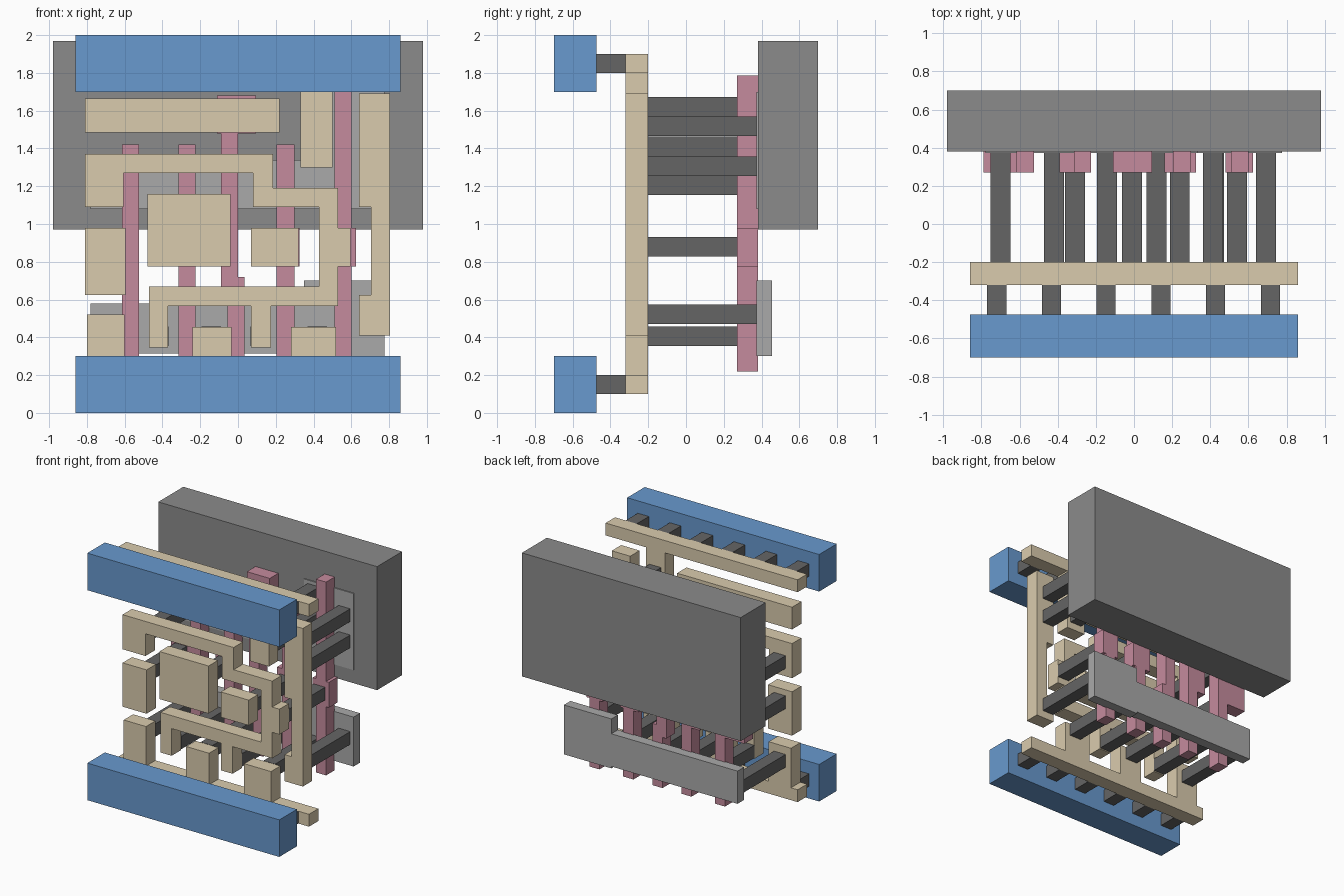
import bpy, bmesh


def material(name, rgb):
    m = bpy.data.materials.new(name)
    m.diffuse_color = (*rgb, 1)
    return m


BLUE = material("blue", (0.14, 0.32, 0.62))
TAN = material("tan", (0.70, 0.60, 0.42))
PINK = material("pink", (0.56, 0.26, 0.34))
DARK = material("dark_grey", (0.13, 0.13, 0.13))
MID = material("mid_grey", (0.26, 0.26, 0.26))
LIGHT = material("light_grey", (0.40, 0.40, 0.40))


def slab(name, outline, y0, y1, mat):
    """Extrude an (x, z) outline from y0 back to y1."""
    bm = bmesh.new()
    face = bm.faces.new([bm.verts.new((x, y0, z)) for x, z in outline])
    ext = bmesh.ops.extrude_face_region(bm, geom=[face])["geom"]
    verts = [v for v in ext if isinstance(v, bmesh.types.BMVert)]
    bmesh.ops.translate(bm, verts=verts, vec=(0, y1 - y0, 0))
    bmesh.ops.recalc_face_normals(bm, faces=bm.faces)
    me = bpy.data.meshes.new(name)
    bm.to_mesh(me)
    bm.free()
    me.materials.append(mat)
    ob = bpy.data.objects.new(name, me)
    bpy.context.collection.objects.link(ob)
    return ob


def rect(x0, x1, z0, z1):
    return [(x0, z0), (x1, z0), (x1, z1), (x0, z1)]


def gate(x0, x1, z1, p0, p1, za=0.775, zb=0.98):
    """Vertical strip with a wider contact pad (p0..p1) part way up."""
    right = [(x1, 0.22)] + ([(x1, za), (p1, za), (p1, zb), (x1, zb)] if p1 > x1 else []) + [(x1, z1)]
    left = [(x0, z1)] + ([(x0, zb), (p0, zb), (p0, za), (x0, za)] if p0 < x0 else []) + [(x0, 0.22)]
    return right + left


# Front power rails
slab("lower_power_rail", rect(-0.86, 0.86, 0, 0.30), -0.70, -0.475, BLUE)
slab("upper_power_rail", rect(-0.86, 0.86, 1.70, 2.0), -0.70, -0.475, BLUE)

# Short plugs joining the rails to the wiring layer
for i in range(6):
    x = -0.72 + i * 0.287
    for side, z in (("lower", 0.10), ("upper", 1.80)):
        slab(f"{side}_rail_plug", rect(x - 0.05, x + 0.05, z, z + 0.10), -0.475, -0.32, DARK)


def wire(name, outline):
    slab(name, outline, -0.32, -0.20, TAN)


# Wiring layer: rails with tabs, pads and bent tracks
wire("upper_wire_rail", [(-0.86, 1.80), (0.33, 1.80), (0.33, 1.30), (0.50, 1.30),
                         (0.50, 1.80), (0.86, 1.80), (0.86, 1.90), (-0.86, 1.90)])
lower = [(-0.86, 0.10), (0.86, 0.10), (0.86, 0.20)]
for x0, x1, top in ((0.28, 0.52, 0.455), (-0.24, -0.035, 0.455), (-0.80, -0.60, 0.52)):
    lower += [(x1, 0.20), (x1, top), (x0, top), (x0, 0.20)]
wire("lower_wire_rail", lower + [(-0.86, 0.20)])
wire("long_bar_pad", rect(-0.81, 0.22, 1.485, 1.665))
wire("left_pad", rect(-0.81, -0.595, 0.625, 0.98))
wire("large_square_pad", rect(-0.48, -0.04, 0.775, 1.16))
wire("small_pad", rect(0.07, 0.32, 0.775, 0.98))
wire("winding_track", [
    (-0.81, 1.09), (-0.605, 1.09), (-0.605, 1.27), (0.08, 1.27), (0.08, 1.09), (0.43, 1.09),
    (0.43, 0.67), (-0.47, 0.67), (-0.47, 0.345), (-0.37, 0.345), (-0.37, 0.565), (0.07, 0.565),
    (0.07, 0.345), (0.175, 0.345), (0.175, 0.565), (0.53, 0.565), (0.53, 0.775), (0.595, 0.775),
    (0.595, 0.98), (0.53, 0.98), (0.53, 1.19), (0.185, 1.19), (0.185, 1.37), (-0.81, 1.37)])
wire("right_track", [(0.64, 0.41), (0.805, 0.41), (0.805, 1.69), (0.64, 1.69),
                     (0.64, 1.09), (0.705, 1.09), (0.705, 0.625), (0.64, 0.625)])

# Long pillars from the wiring back to the gates or the active strips
for x, z in ((-0.70, 0.88), (-0.31, 0.88), (-0.01, 1.575), (0.24, 0.88), (0.54, 0.88)):
    slab("gate_pillar", rect(x - 0.052, x + 0.052, z - 0.052, z + 0.052), -0.20, 0.27, DARK)
for x, z in ((-0.70, 0.405), (-0.42, 0.405), (-0.142, 0.405), (0.118, 0.405), (0.42, 0.405),
             (0.693, 0.523), (-0.70, 1.205), (0.415, 1.41), (0.415, 1.62),
             (0.693, 1.305), (0.693, 1.517)):
    slab("active_pillar", rect(x - 0.052, x + 0.052, z - 0.052, z + 0.052), -0.20, 0.372, DARK)

# Gate strips
GATES = {
    "gate_strip_1": gate(-0.615, -0.525, 1.42, -0.79, -0.525),
    "gate_strip_2": gate(-0.315, -0.225, 1.42, -0.39, -0.225),
    "gate_strip_3": [(-0.055, 0.22), (0.035, 0.22), (0.035, 0.72), (0.0, 0.72), (0.0, 1.48),
                     (0.095, 1.48), (0.095, 1.68), (-0.11, 1.68), (-0.11, 1.48),
                     (-0.09, 1.48), (-0.09, 0.63), (-0.055, 0.63)],
    "gate_strip_4": gate(0.205, 0.30, 1.42, 0.16, 0.325),
    "gate_strip_5": gate(0.51, 0.60, 1.785, 0.48, 0.625),
}
for name, outline in GATES.items():
    slab(name, outline, 0.27, 0.38, PINK)

# Active strips and the thick block behind
slab("lower_active_strip", [(-0.78, 0.315), (0.35, 0.315), (0.35, 0.30), (0.775, 0.30),
                            (0.775, 0.70), (0.35, 0.70), (0.35, 0.58), (-0.78, 0.58)],
     0.372, 0.455, LIGHT)
slab("upper_active_strip", [(-0.78, 1.08), (0.775, 1.08), (0.775, 1.70), (0.33, 1.70),
                            (0.33, 1.34), (-0.78, 1.34)], 0.372, 0.455, LIGHT)
slab("back_block", rect(-0.98, 0.98, 0.97, 1.97), 0.38, 0.70, MID)
